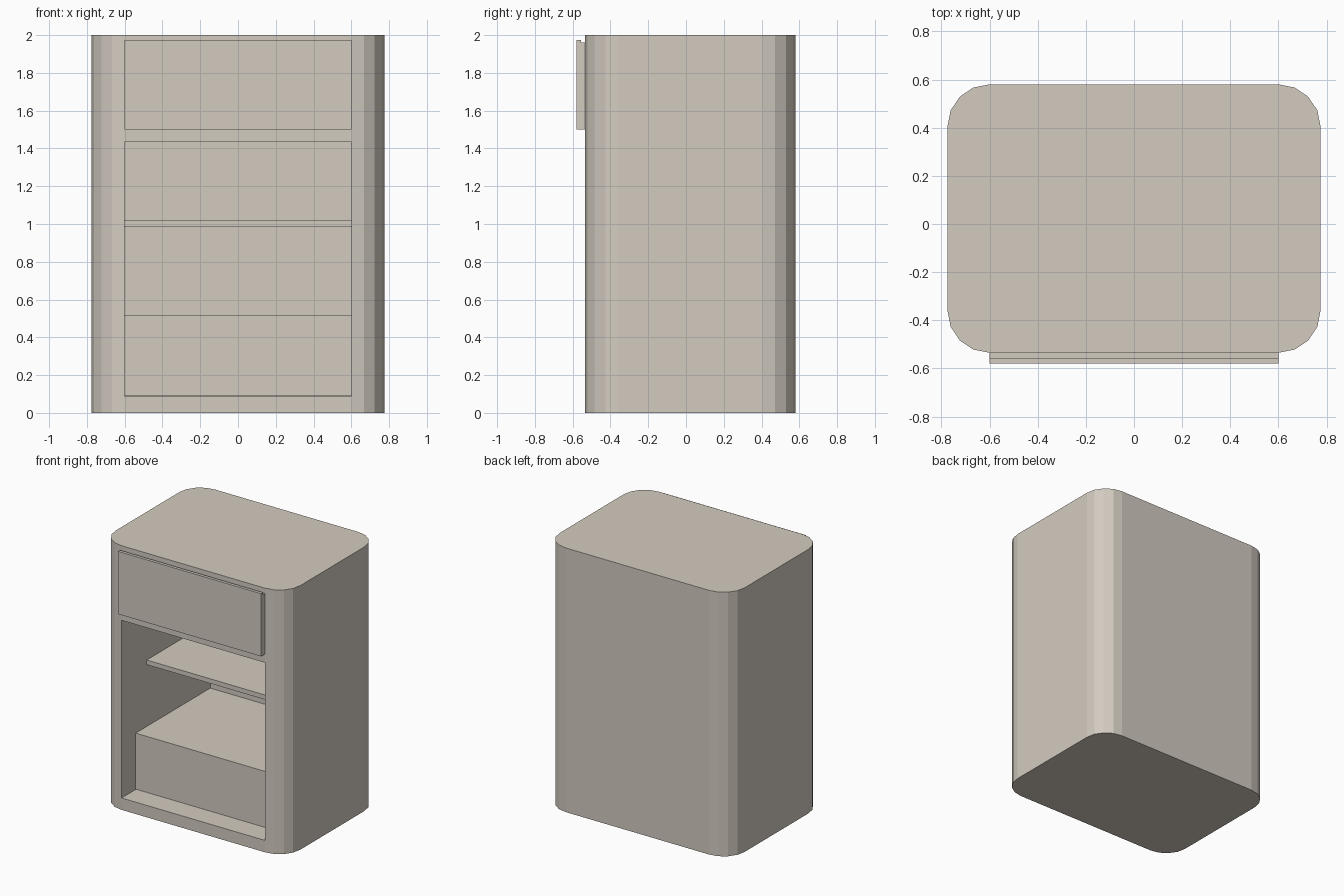
import bpy, bmesh, math
from mathutils import Vector

if "Cube" in bpy.data.objects:
    bpy.data.objects.remove(bpy.data.objects["Cube"])

beige = bpy.data.materials.new("warm_beige")
beige.diffuse_color = (0.65, 0.60, 0.53, 1)
beige.use_nodes = True
beige.node_tree.nodes["Principled BSDF"].inputs["Base Color"].default_value = beige.diffuse_color


def finish(bm, name):
    bmesh.ops.recalc_face_normals(bm, faces=bm.faces[:])
    mesh = bpy.data.meshes.new(name)
    bm.to_mesh(mesh)
    bm.free()
    mesh.materials.append(beige)
    obj = bpy.data.objects.new(name, mesh)
    bpy.context.collection.objects.link(obj)
    return obj


def box(name, x, y, z):
    """Box from (min, max) pairs on each axis."""
    bm = bmesh.new()
    bmesh.ops.create_cube(bm, size=1)
    for v in bm.verts:
        v.co = [r[0] if c < 0 else r[1] for c, r in zip(v.co, (x, y, z))]
    return finish(bm, name)


HALF_W, FRONT, BACK, HEIGHT = 0.775, -0.535, 0.58, 2.0
RADIUS, STEPS = 0.175, 4
INNER = HALF_W - RADIUS                  # half width of the flat front
BAY_LOW, BAY_TOP, BAY_BACK = 0.09, 1.435, 0.525

# Cabinet body: rounded rectangle raised to full height
bm = bmesh.new()
ring = []
corners = [(INNER, BACK - RADIUS), (-INNER, BACK - RADIUS),
           (-INNER, FRONT + RADIUS), (INNER, FRONT + RADIUS)]
for quarter, (cx, cy) in enumerate(corners):
    for i in range(STEPS + 1):
        a = math.pi / 2 * (quarter + i / STEPS)
        ring.append(bm.verts.new((cx + RADIUS * math.cos(a), cy + RADIUS * math.sin(a), 0)))
base = bm.faces.new(ring)
raised = bmesh.ops.extrude_face_region(bm, geom=[base], use_keep_orig=True)["geom"]
bmesh.ops.translate(bm, vec=(0, 0, HEIGHT),
                    verts=[g for g in raised if isinstance(g, bmesh.types.BMVert)])


def front_faces():
    return [f for f in bm.faces if all(abs(v.co.y - FRONT) < 1e-4 for v in f.verts)]


# Open bay: cut the flat front at two heights and push the middle panel back
for z in (BAY_LOW, BAY_TOP):
    faces = front_faces()
    edges = {e for f in faces for e in f.edges}
    bmesh.ops.bisect_plane(bm, geom=faces + list(edges), plane_co=(0, 0, z), plane_no=(0, 0, 1))
panel = next(f for f in front_faces() if BAY_LOW < f.calc_center_median().z < BAY_TOP)
rim = panel.verts[:]
deep = [bm.verts.new(v.co + Vector((0, BAY_BACK - FRONT, 0))) for v in rim]
bm.faces.remove(panel)
bm.faces.new(deep)
for i in range(len(rim)):
    j = (i + 1) % len(rim)
    bm.faces.new((rim[i], rim[j], deep[j], deep[i]))
finish(bm, "cabinet_body")

# Shelf and lower box inside the bay
WIDTH = (-INNER, INNER)
box("shelf", WIDTH, (-0.235, BAY_BACK), (0.985, 1.02))
box("lower_box", WIDTH, (-0.367, BAY_BACK), (BAY_LOW + 0.003, 0.517))

# Drawer front: one stepped profile with a finger lip along the top
bm = bmesh.new()
profile = [(FRONT, 1.5), (-0.58, 1.5), (-0.58, 1.975), (-0.557, 1.975), (-0.557, 1.96), (FRONT, 1.96)]
side = bm.faces.new([bm.verts.new((-INNER, y, z)) for y, z in profile])
swept = bmesh.ops.extrude_face_region(bm, geom=[side], use_keep_orig=True)["geom"]
bmesh.ops.translate(bm, vec=(2 * INNER, 0, 0),
                    verts=[g for g in swept if isinstance(g, bmesh.types.BMVert)])
finish(bm, "drawer_front")
